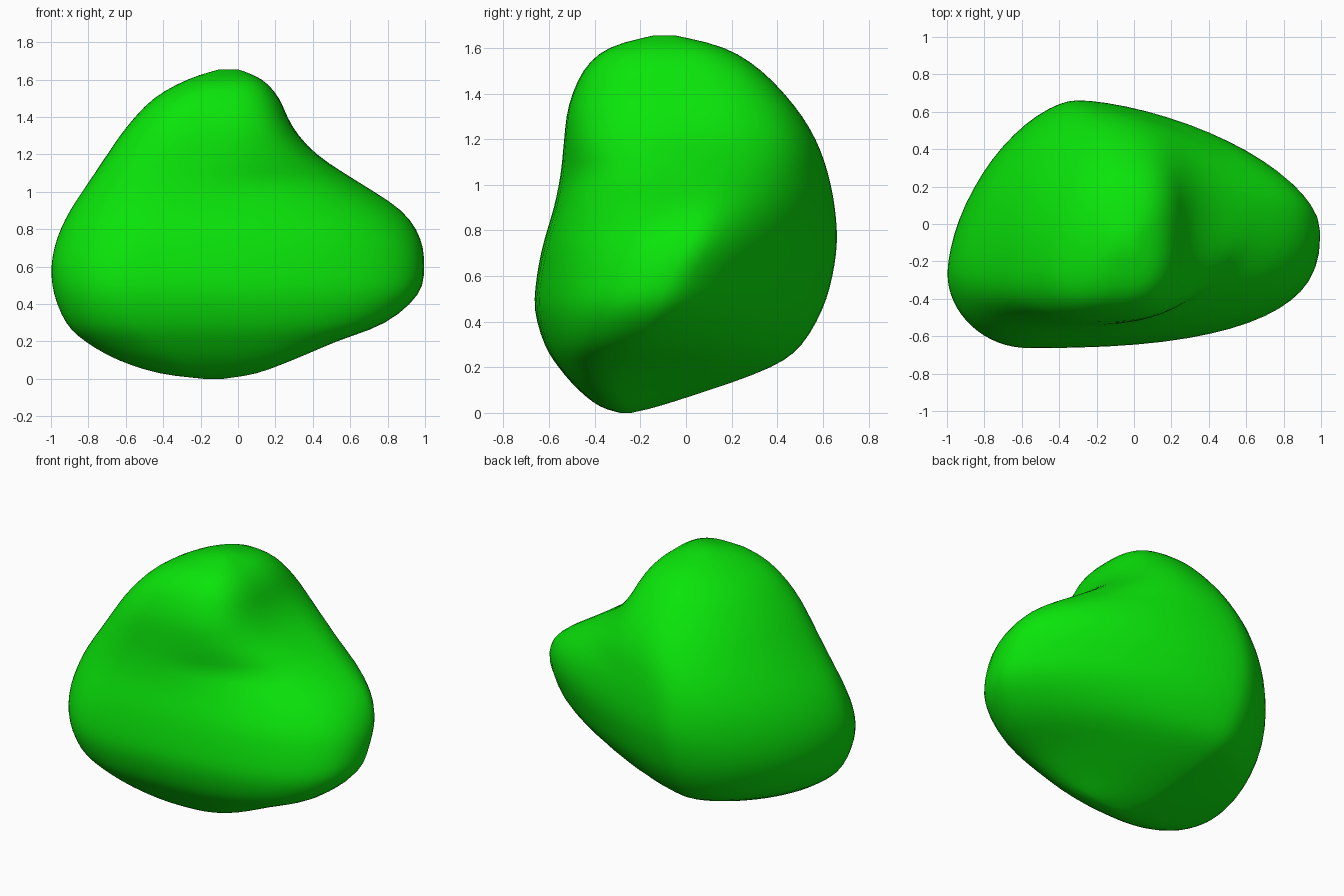
import bpy
import bmesh
import math

default_cube = bpy.data.objects.get("Cube")
if default_cube:
    bpy.data.objects.remove(default_cube, do_unlink=True)

# Horizontal sections of the boulder, bottom to top:
# height, left edge (x, y), right edge (x, y), front edge (x, y), back edge (x, y)
SECTIONS = [
    (0, -.18, -.27, -.08, -.27, -.13, -.29, -.13, -.24),
    (.03, -.42, -.28, .1, -.28, -.2, -.38, -.2, -.12),
    (.1, -.64, -.3, .29, -.32, -.3, -.47, -.25, .1),
    (.2, -.82, -.3, .53, -.3, -.43, -.56, -.3, .38),
    (.3, -.92, -.29, .79, -.22, -.52, -.62, -.32, .51),
    (.45, -.985, -.27, .97, -.12, -.56, -.665, -.32, .6),
    (.6, -1, -.26, 1, -.05, -.55, -.655, -.32, .645),
    (.75, -.97, -.24, .98, .03, -.48, -.625, -.31, .665),
    (.9, -.9, -.22, .88, .08, -.38, -.58, -.29, .655),
    (1.05, -.8, -.2, .65, .1, -.3, -.55, -.25, .625),
    (1.2, -.7, -.2, .42, .07, -.24, -.535, -.18, .57),
    (1.35, -.595, -.2, .29, 0, -.18, -.515, -.12, .475),
    (1.5, -.45, -.18, .22, -.04, -.14, -.45, -.09, .33),
    (1.6, -.27, -.14, .13, -.07, -.08, -.34, -.06, .17),
    (1.655, -.1, -.1, 0, -.1, -.05, -.14, -.05, -.05),
]
# Squareness of the corners by height: front right, back right, back left, front left
CORNERS = [
    (0, 2.6, 1.4, 1.65, 2),
    (.75, 2.5, 1.55, 1.65, 2),
    (.9, 2.2, 1.6, 1.7, 2.2),
    (1.05, 2, 1.75, 1.75, 2.5),
    (1.2, 2.8, 2.2, 1.8, 2.6),
    (1.35, 3.2, 2.6, 1.85, 2.6),
    (1.66, 3, 2.7, 1.9, 2.4),
]
SIDES = 64
STEPS = 3


def blend(rows, index, t):
    """Smooth curve through neighbouring sections."""
    last = len(rows) - 1
    picks = [rows[min(max(index + k, 0), last)] for k in (-1, 0, 1, 2)]
    result = []
    for a, b, c, d in zip(*picks):
        result.append(b + t / 2 * (c - a + t * (2 * a - 5 * b + 4 * c - d
                                                + t * (3 * (b - c) + d - a))))
    return result


def corner_powers(height):
    """Squareness of the four corners at a height."""
    for low, high in zip(CORNERS, CORNERS[1:]):
        if height <= high[0]:
            break
    t = max((height - low[0]) / (high[0] - low[0]), 0)
    return [a + (b - a) * t for a, b in zip(low[1:], high[1:])]


def ring_points(section):
    height, lx, ly, rx, ry, fx, fy, bx, by = section
    front_right, back_right, back_left, front_left = corner_powers(height)
    for i in range(SIDES):
        angle = math.tau * i / SIDES
        cosine, sine = math.cos(angle), math.sin(angle)
        side_x, side_y = (rx, ry) if cosine > 0 else (lx, ly)
        end_x, end_y = (bx, by) if sine > 0 else (fx, fy)
        if sine > 0:
            power = 2 / (back_right if cosine > 0 else back_left)
        else:
            power = 2 / (front_right if cosine > 0 else front_left)
        yield (end_x + (side_x - end_x) * abs(cosine) ** power,
               side_y + (end_y - side_y) * abs(sine) ** power,
               height)


# Loft the sections into one closed skin
levels = [blend(SECTIONS, i, s / STEPS)
          for i in range(len(SECTIONS) - 1) for s in range(STEPS)]
levels.append(SECTIONS[-1])

bm = bmesh.new()
rings = [[bm.verts.new(p) for p in ring_points(level)] for level in levels]
for low, high in zip(rings, rings[1:]):
    for i in range(SIDES):
        j = (i + 1) % SIDES
        bm.faces.new((low[i], low[j], high[j], high[i]))
bm.faces.new(list(reversed(rings[0])))
bm.faces.new(rings[-1])

# Soften the skin a little, without moving the end caps
inner = [v for ring in rings[2:-2] for v in ring]
for _ in range(3):
    bmesh.ops.smooth_vert(bm, verts=inner, factor=.4, use_axis_x=True,
                          use_axis_y=True, use_axis_z=False)
bmesh.ops.recalc_face_normals(bm, faces=bm.faces)

mesh = bpy.data.meshes.new("boulder")
bm.to_mesh(mesh)
bm.free()
boulder = bpy.data.objects.new("boulder", mesh)
bpy.context.collection.objects.link(boulder)

# Bright green finish
green = bpy.data.materials.new("bright_green")
green.use_nodes = True
colour = (.003, .78, .003, 1)
green.diffuse_color = colour
green.node_tree.nodes["Principled BSDF"].inputs["Base Color"].default_value = colour
mesh.materials.append(green)

for polygon in mesh.polygons:
    polygon.use_smooth = True
